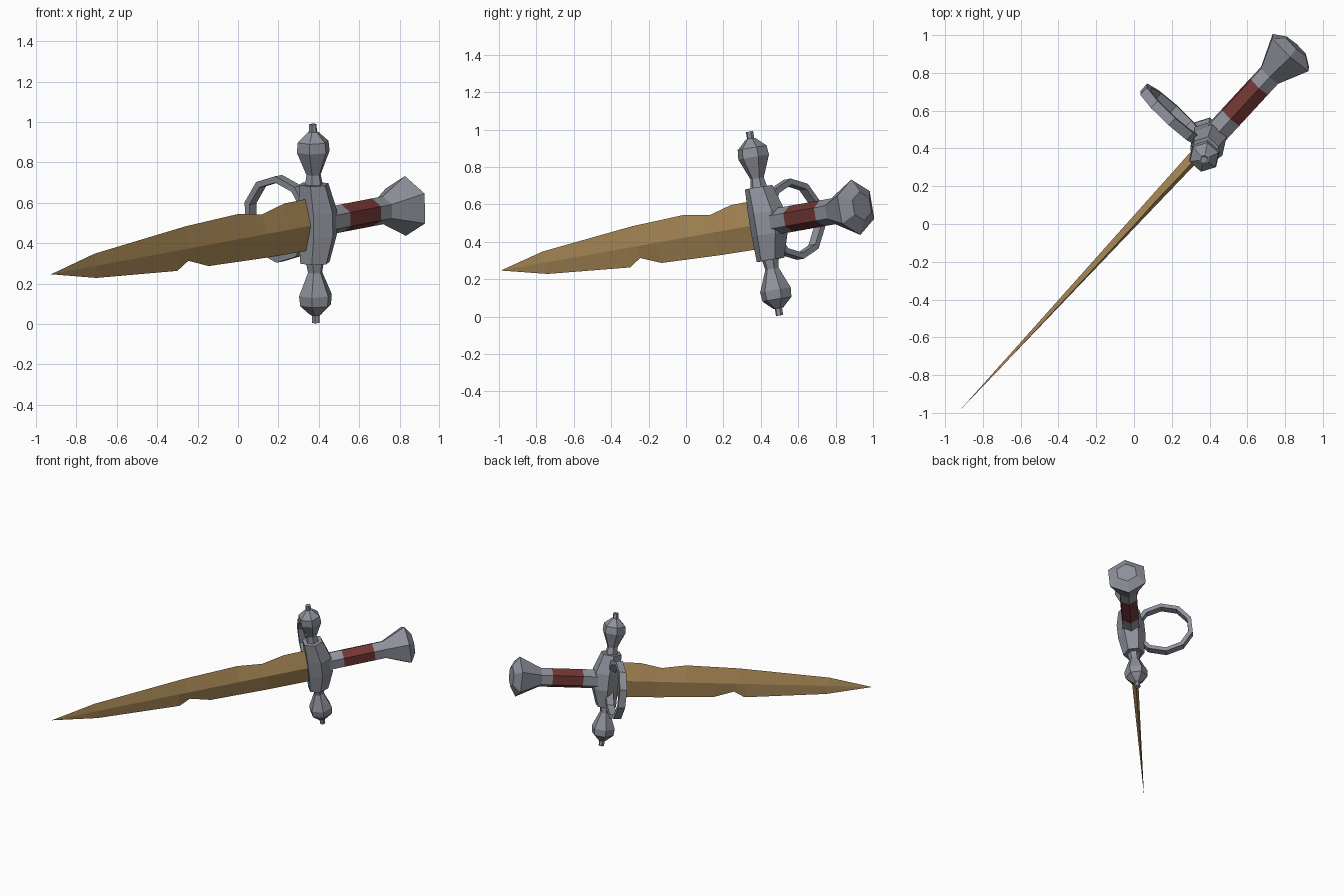
import bpy, bmesh, math
from mathutils import Matrix, Vector

if "Cube" in bpy.data.objects:
    bpy.data.objects.remove(bpy.data.objects["Cube"])

# Dagger frame: X = along the grip, Y = sideways (ring side), Z = along the guard
up = Vector((-0.015, -0.162, 0.987)).normalized()
along = Vector((0.673, 0.727, 0.138))
along = (along - along.dot(up) * up).normalized()
side = up.cross(along)
FRAME = Matrix((along, side, up)).transposed().to_4x4()
FRAME.translation = (0.378, 0.42, 0.4975)


def material(name, color):
    m = bpy.data.materials.new(name)
    m.diffuse_color = (*color, 1)
    m.use_nodes = True
    m.node_tree.nodes["Principled BSDF"].inputs["Base Color"].default_value = m.diffuse_color
    return m


STEEL = material("grey steel", (0.27, 0.285, 0.325))
BRONZE = material("bronze", (0.44, 0.275, 0.105))
LEATHER = material("dark red leather", (0.165, 0.038, 0.034))


def finish(bm, name, mat):
    bmesh.ops.remove_doubles(bm, verts=bm.verts, dist=0.0001)
    bmesh.ops.recalc_face_normals(bm, faces=bm.faces)
    me = bpy.data.meshes.new(name)
    bm.to_mesh(me)
    bm.free()
    me.materials.append(mat)
    ob = bpy.data.objects.new(name, me)
    ob.matrix_world = FRAME
    bpy.context.collection.objects.link(ob)
    return ob


def lathe(name, mat, rings, axis, sides=6):
    """Stack of polygon rings (distance, radius, forward shift) along X or Z."""
    bm = bmesh.new()
    loops = []
    for d, r, shift in rings:
        loop = []
        for i in range(sides):
            c = r * math.cos(2 * math.pi * i / sides)
            s = r * math.sin(2 * math.pi * i / sides)
            loop.append(bm.verts.new((d, s, c) if axis == 'X' else (s + shift, c, d)))
        loops.append(loop)
    for a, b in zip(loops, loops[1:]):
        for i in range(sides):
            j = (i + 1) % sides
            bm.faces.new((a[i], a[j], b[j], b[i]))
    bm.faces.new(loops[0])
    bm.faces.new(loops[-1])
    return finish(bm, name, mat)


# Grip and pommel
lathe("grip_collar", STEEL, [(0.05, 0.07, 0), (0.2, 0.07, 0)], 'X')
lathe("grip_wrap", LEATHER, [(0.2, 0.07, 0), (0.425, 0.07, 0)], 'X')
lathe("pommel", STEEL, [(0.425, 0.07, 0), (0.505, 0.07, 0),
                        (0.67, 0.15, 0), (0.715, 0.078, 0)], 'X')

# Guard block, bulging towards the grip
lathe("guard", STEEL, [(-0.197, 0.076, 0), (-0.06, 0.1, 0.025),
                       (0.06, 0.1, 0.025), (0.197, 0.076, 0)], 'Z')

# Finials at both ends of the guard
FINIAL = [(0.19, 0.047), (0.245, 0.037), (0.36, 0.085), (0.41, 0.08),
          (0.458, 0.028), (0.46, 0.02), (0.498, 0.02)]
for name, sign in (("upper_finial", 1), ("lower_finial", -1)):
    lathe(name, STEEL, [(sign * d, r, 0) for d, r in FINIAL], 'Z')

# Side ring: flat band around the grip direction
bm = bmesh.new()
N = 10
section = [(-0.026, 0.217), (0.026, 0.217), (0.026, 0.185), (-0.026, 0.185)]
loops = []
for i in range(N):
    t = 2 * math.pi * (i + 0.5) / N
    loops.append([bm.verts.new((x, 0.235 + r * math.cos(t), r * math.sin(t)))
                  for x, r in section])
for i in range(N):
    a, b = loops[i], loops[(i + 1) % N]
    for k in range(4):
        bm.faces.new((a[k], a[(k + 1) % 4], b[(k + 1) % 4], b[k]))
finish(bm, "side_ring", STEEL)

# Blade: notched edges meeting a straight central ridge on each face
TIP = -1.937
TOP = [(-0.03, 0.13), (-0.218, 0.129), (-0.381, 0.096), (-0.56, 0.121),
       (-0.947, 0.11), (-1.615, 0.061), (TIP, 0)]
BOTTOM = [(-0.03, -0.13), (-0.355, -0.125), (-0.78, -0.111), (-0.928, -0.065),
          (-1.01, -0.105), (-1.606, -0.062), (TIP, 0)]
bm = bmesh.new()
for edge in (TOP, BOTTOM):
    for sgn in (1, -1):
        for (x0, z0), (x1, z1) in zip(edge, edge[1:]):
            pts = [(x0, 0, z0), (x1, 0, z1)]
            if x1 != TIP:
                pts.append((x1, sgn * 0.033 * (1 - x1 / TIP), 0))
            pts.append((x0, sgn * 0.033 * (1 - x0 / TIP), 0))
            bm.faces.new([bm.verts.new(p) for p in pts])
finish(bm, "blade", BRONZE)
